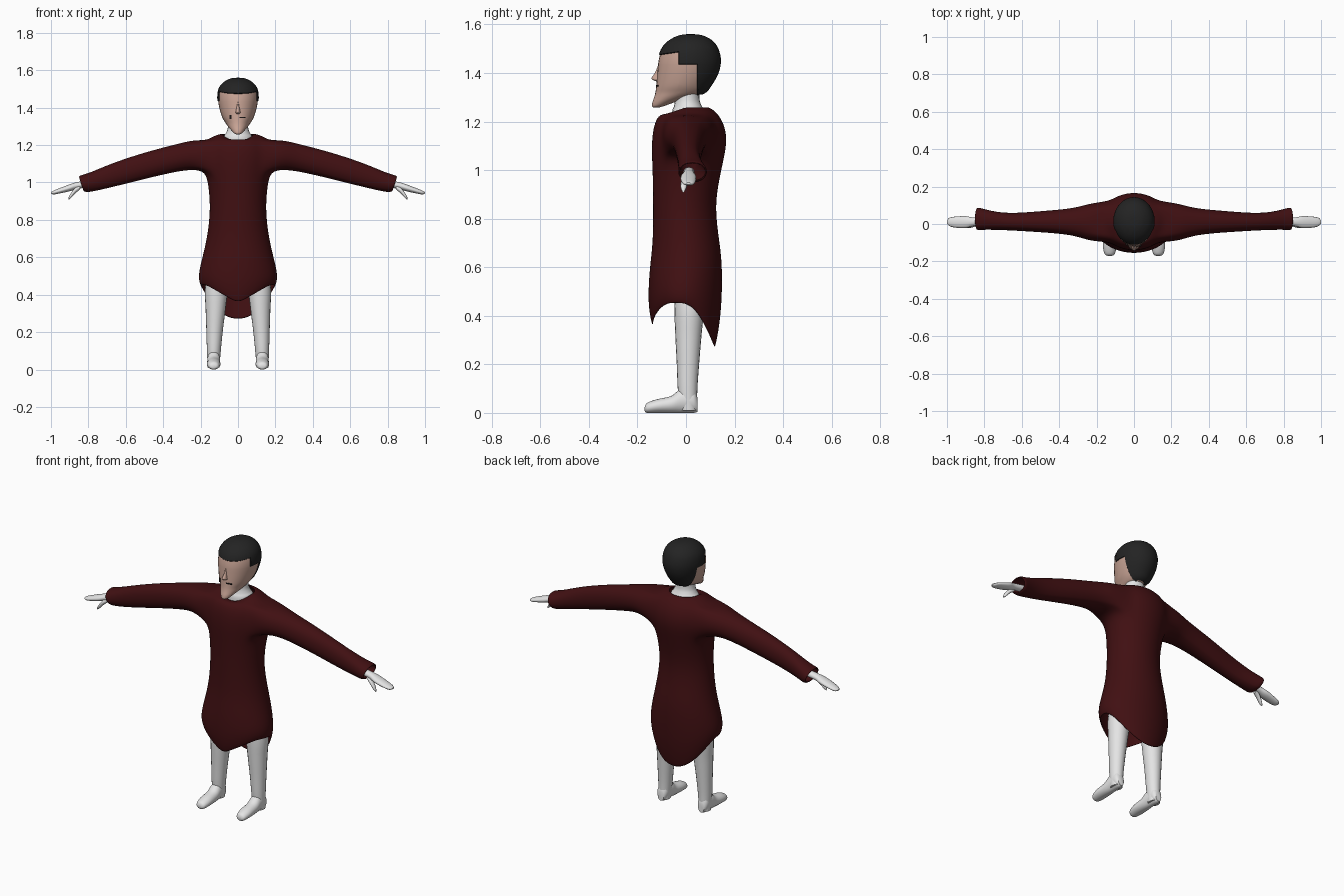
import bpy, bmesh, math
from mathutils import Vector

cube = bpy.data.objects.get("Cube")
if cube:
    bpy.data.objects.remove(cube, do_unlink=True)


def material(name, rgb):
    m = bpy.data.materials.new(name)
    m.use_nodes = True
    m.diffuse_color = (*rgb, 1)
    m.node_tree.nodes["Principled BSDF"].inputs["Base Color"].default_value = (*rgb, 1)
    return m


RED = material("dark red cloth", (0.052, 0.005, 0.006))
WHITE = material("white", (0.78, 0.78, 0.78))
SKIN = material("skin", (0.58, 0.37, 0.3))
HAIR = material("black hair", (0.017, 0.017, 0.017))
INK = material("mouth black", (0.01, 0.008, 0.008))


def finish(name, bm, *mats, mirror=False, angle=50):
    """Turn a bmesh into a smooth shaded object."""
    bmesh.ops.recalc_face_normals(bm, faces=bm.faces)
    me = bpy.data.meshes.new(name)
    bm.to_mesh(me)
    bm.free()
    ob = bpy.data.objects.new(name, me)
    bpy.context.collection.objects.link(ob)
    for m in mats:
        me.materials.append(m)
    bpy.ops.object.select_all(action="DESELECT")
    ob.select_set(True)
    bpy.context.view_layer.objects.active = ob
    bpy.ops.object.shade_smooth_by_angle(angle=math.radians(angle))
    if mirror:
        ob.modifiers.new("mirror", "MIRROR")
    return ob


def smooth_sections(sections, steps):
    """Catmull-Rom interpolation between cross-sections."""
    p = [Vector(s) for s in sections]
    p = [p[0]] + p + [p[-1]]
    out = []
    for a, b, c, d in zip(p, p[1:], p[2:], p[3:]):
        for k in range(steps):
            t = k / steps
            out.append(b + 0.5 * t * (c - a + t * (2 * a - 5 * b + 4 * c - d
                                                   + t * (3 * (b - c) + d - a))))
    return out + [p[-1]]


def loft(sections, axis, n=20, steps=4):
    """Closed loft; a section is (position, u min, u max, v min, v max)."""
    bm = bmesh.new()
    rings = []
    for t, u0, u1, v0, v1 in smooth_sections(sections, steps):
        ring = []
        for i in range(n):
            a = math.tau * i / n
            co = [(u0 + u1) / 2 + (u1 - u0) / 2 * math.cos(a),
                  (v0 + v1) / 2 + (v1 - v0) / 2 * math.sin(a)]
            co.insert("xyz".index(axis), t)
            ring.append(bm.verts.new(co))
        rings.append(ring)
    for lo, hi in zip(rings, rings[1:]):
        for i in range(n):
            j = (i + 1) % n
            bm.faces.new((lo[i], lo[j], hi[j], hi[i]))
    bm.faces.new(rings[0])
    bm.faces.new(rings[-1])
    return bm


def upright(rows):
    """Symmetric sections along z from (z, half width, front, back)."""
    return [(z, -r, r, f, b) for z, r, f, b in rows]


# Robe: torso rings, armholes and sleeves in one skin
def hem_height(c, s):
    c = abs(c)
    return 0.35 + 0.1 * min(1, c / 0.85) if s < 0 else 0.262 + 0.188 * c ** 2.2


N = 24
TORSO = [(None, .203, -.142, .122), (.47, .217, -.16, .148), (.6, .192, -.151, .152),
         (.7, .167, -.137, .14), (.85, .148, -.136, .118), (.98, .158, -.138, .142),
         (1.06, .175, -.142, .16), (1.12, .19, -.142, .17), (1.18, .187, -.135, .162),
         (1.225, .165, -.116, .138), (1.25, .13, -.09, .112), (1.262, .085, -.058, .085)]
LOW, HIGH = 6, 9
SLEEVE = [(.24, 1.228, 1.068, -.1, .118), (.32, 1.208, 1.06, -.063, .088),
          (.5, 1.162, 1.018, -.048, .073), (.68, 1.102, .972, -.036, .057),
          (.79, 1.053, .948, -.034, .08), (.825, 1.04, .948, -.037, .092),
          (.84, 1.034, .953, -.036, .09)]

bm = bmesh.new()
rings = []
for k, (z, r, front, back) in enumerate(TORSO):
    ring = []
    for i in range(N):
        c, s = math.cos(math.tau * i / N), math.sin(math.tau * i / N)
        h = hem_height(c, s) if z is None else z
        if k == 1:
            h = (hem_height(c, s) + 0.55) / 2
        h -= max(0, -s) ** 2 * {10: 0.018, 11: 0.04}.get(k, 0)
        ring.append(bm.verts.new((r * c, (front + back) / 2 + (back - front) / 2 * s, h)))
    rings.append(ring)
for k in range(len(rings) - 1):
    for i in range(N):
        if LOW <= k < HIGH and (i + 3) % 12 < 6:
            continue
        j = (i + 1) % N
        bm.faces.new((rings[k][i], rings[k][j], rings[k + 1][j], rings[k + 1][i]))
for side, start in ((1, -3), (-1, 9)):
    hole = [rings[k][(start + i) % N] for k in range(LOW, HIGH + 1) for i in range(7)
            if k in (LOW, HIGH) or i in (0, 6)]
    ys, zs = [v.co.y for v in hole], [v.co.z for v in hole]
    my, mz = (min(ys) + max(ys)) / 2, (min(zs) + max(zs)) / 2
    hy, hz = max(ys) - my, max(zs) - mz
    turn = lambda v: math.atan2((v.co.z - mz) / hz, (v.co.y - my) / hy)
    hole.sort(key=turn)
    angles = [turn(v) for v in hole]
    previous = hole
    for k, (x, top, bottom, front, back) in enumerate(SLEEVE):
        ring = []
        for a in angles:
            lean = 0.012 * math.sin(a) if k > 4 else 0
            ring.append(bm.verts.new((side * (x + lean),
                                      (front + back) / 2 + (back - front) / 2 * math.cos(a),
                                      (top + bottom) / 2 + (top - bottom) / 2 * math.sin(a))))
        for i in range(len(ring)):
            j = (i + 1) % len(ring)
            bm.faces.new((previous[i], previous[j], ring[j], ring[i]))
        previous = ring
robe = finish("robe", bm, RED, angle=80)
shell = robe.modifiers.new("thickness", "SOLIDIFY")
shell.thickness, shell.offset = 0.008, -1
robe.modifiers.new("smooth", "SUBSURF").levels = 2
robe.modifiers["smooth"].render_levels = 2

# Neck with a flared base
finish("neck", loft(upright([(1.15, .08, -.06, .08), (1.235, .08, -.058, .078),
                             (1.262, .066, -.05, .066), (1.29, .055, -.045, .056),
                             (1.35, .052, -.04, .055)]), "z"), WHITE)

# Head, cut along the hairline so the hair has clean edges
bm = loft(upright([(1.257, .008, -.134, -.115), (1.264, .022, -.14, -.09),
                   (1.28, .037, -.138, -.045), (1.3, .054, -.131, .02),
                   (1.32, .068, -.126, .076), (1.35, .085, -.122, .102),
                   (1.4, .1, -.118, .13), (1.45, .107, -.113, .14),
                   (1.495, .102, -.1, .131), (1.525, .084, -.076, .112),
                   (1.545, .056, -.044, .083), (1.554, .03, -.014, .053),
                   (1.556, .006, .012, .026)]), "z", n=32)
for co, no in (((0, 0, 1.49), (0, .15, -1)), ((0, -.03, 0), (0, 1, 0)),
               ((0, 0, 1.435), (0, 0, 1)), ((0, .045, 0), (0, 1, 0))):
    bmesh.ops.bisect_plane(bm, geom=bm.verts[:] + bm.edges[:] + bm.faces[:],
                           plane_co=co, plane_no=no)
hair = []
for f in bm.faces:
    p = f.calc_center_median()
    if p.z > 1.49 + .15 * p.y or (p.y > -.03 and p.z > 1.435) or (p.y > .045 and p.z > 1.312):
        f.material_index = 1
        hair.append(f)
bmesh.ops.recalc_face_normals(bm, faces=bm.faces)
bmesh.ops.inset_region(bm, faces=hair, thickness=0.002, depth=0.004, use_even_offset=True)
finish("head", bm, SKIN, HAIR)

# Nose
finish("nose", loft(upright([(1.365, .004, -.122, -.11), (1.372, .014, -.138, -.1),
                             (1.38, .012, -.143, -.1), (1.4, .008, -.129, -.1),
                             (1.43, .004, -.116, -.1)]), "z", n=10, steps=3), SKIN)

# Mouth: thin plates on each side of the face
for name, size, spot, yaw in (("mouth", (.032, .006, .006), (.024, -.118, 1.348), .15),
                              ("mouth_corner", (.012, .006, .022), (-.04, -.11, 1.35), -.45)):
    bm = bmesh.new()
    bmesh.ops.create_cube(bm, size=1)
    for v in bm.verts:
        v.co = Vector(a * b for a, b in zip(v.co, size))
    plate = finish(name, bm, INK)
    plate.location, plate.rotation_euler.z = spot, yaw

# Hands and thumbs
finish("hands", loft([(.8, -.01, .035, .975, 1.012), (.86, -.012, .035, .965, 1.002),
                      (.9, -.022, .042, .953, .99), (.95, -.02, .04, .942, .971),
                      (.985, -.012, .034, .936, .957), (1, .002, .02, .941, .949)], "x", n=16),
       WHITE, mirror=True)
finish("thumbs", loft([(.845, -.012, .016, .962, .985), (.87, -.02, .01, .942, .972),
                       (.893, -.022, .002, .917, .944), (.905, -.016, -.006, .908, .922)],
                      "x", n=12), WHITE, mirror=True)

# Legs and feet
finish("legs", loft([(.01, .1, .162, -.025, .045), (.1, .092, .166, -.034, .047),
                     (.2, .082, .169, -.038, .054), (.32, .067, .173, -.044, .064),
                     (.44, .053, .176, -.048, .075), (.6, .045, .15, -.045, .075)], "z"),
       WHITE, mirror=True)
finish("feet", loft([(-.17, .118, .142, .008, .025), (-.16, .103, .157, 0, .041),
                     (-.12, .094, .166, 0, .056), (-.06, .095, .165, 0, .07),
                     (-.02, .096, .164, 0, .1), (.03, .1, .162, 0, .1),
                     (.048, .112, .15, .005, .06)], "y"), WHITE, mirror=True)
